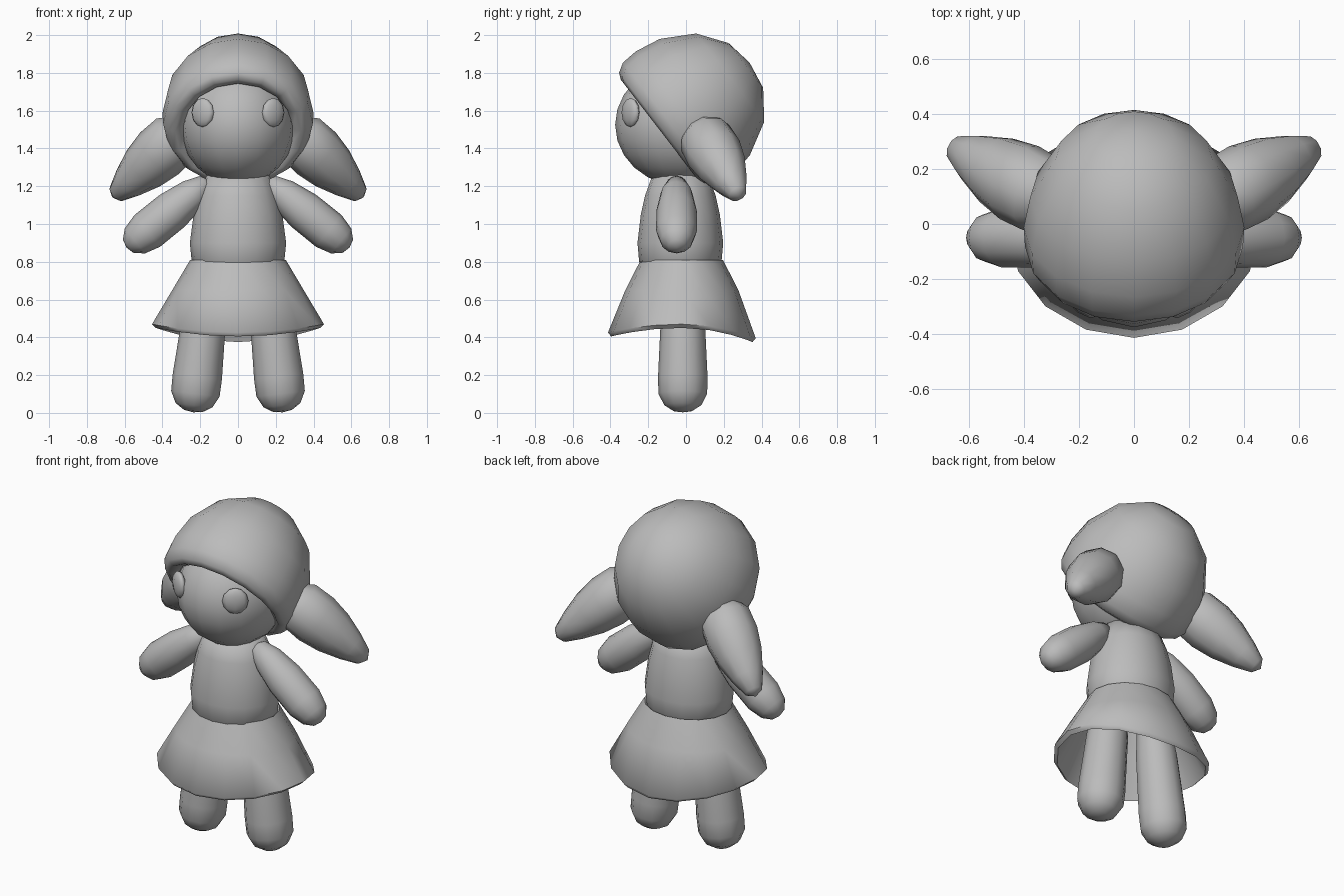
import bpy, bmesh, math
from mathutils import Vector

cube = bpy.data.objects.get("Cube")
if cube:
    bpy.data.objects.remove(cube, do_unlink=True)

GREY = (0.5, 0.5, 0.5, 1)
grey = bpy.data.materials.new("plain grey")
grey.use_nodes = True
grey.diffuse_color = GREY
grey.node_tree.nodes["Principled BSDF"].inputs["Base Color"].default_value = GREY


def finish(name, bm):
    """Turn a bmesh into a smooth shaded object."""
    bmesh.ops.recalc_face_normals(bm, faces=bm.faces)
    mesh = bpy.data.meshes.new(name)
    bm.to_mesh(mesh)
    bm.free()
    mesh.shade_smooth()
    mesh.set_sharp_from_angle(angle=math.radians(70))
    mesh.materials.append(grey)
    obj = bpy.data.objects.new(name, mesh)
    bpy.context.collection.objects.link(obj)
    return obj


def lathe(name, profile, start, axis, segments=12, sx=1.0, sy=1.0, shape=None, loop=False):
    """Sweep (distance along axis, radius) pairs around an axis from start."""
    bm = bmesh.new()
    axis, start = Vector(axis), Vector(start)
    turn = axis.to_track_quat('Z', 'Y') if axis.x or axis.y else None
    rings = []
    for dist, radius in profile:
        count = segments if radius else 1
        ring = []
        for i in range(count):
            a = math.tau * i / segments
            p = Vector((radius * sx * math.cos(a), radius * sy * math.sin(a), dist))
            if shape:
                p = shape(p, a)
            if turn:
                p.rotate(turn)
            ring.append(bm.verts.new(start + p))
        rings.append(ring)
    pairs = list(zip(rings, rings[1:]))
    if loop:
        pairs.append((rings[-1], rings[0]))
    for low, high in pairs:
        for i in range(segments):
            j = (i + 1) % segments
            corners = [low[i % len(low)], low[j % len(low)],
                       high[j % len(high)], high[i % len(high)]]
            bm.faces.new(list(dict.fromkeys(corners)))
    return finish(name, bm)


def ball(name, centre, size, segments, rings, spin=0.0):
    bm = bmesh.new()
    bmesh.ops.create_uvsphere(bm, u_segments=segments, v_segments=rings, radius=1)
    obj = finish(name, bm)
    obj.location, obj.scale = centre, size
    obj.rotation_euler.z = spin
    return obj


def limb(name, start, end, profile, **options):
    """Lathe whose profile distances are fractions of the way to the end."""
    axis = Vector(end) - Vector(start)
    scaled = [(t * axis.length, r) for t, r in profile]
    return lathe(name, scaled, start, axis, **options)


# Head and the hair cap, which opens toward the lower front
ball("head", (0, -0.03, 1.525), (0.305, 0.345, 0.32), 16, 12)
lathe("hair_cap",
      [(0.40, 0), (0.375, 0.15), (0.27, 0.295), (0.10, 0.39), (-0.04, 0.415),
       (-0.13, 0.41), (-0.18, 0.38), (-0.195, 0.345), (-0.17, 0.30), (-0.08, 0.26)],
      (0, 0.02, 1.61), (0, 0.79, 0.61), segments=16, sx=0.965)

# Torso
lathe("torso",
      [(1.27, 0), (1.26, 0.165), (1.15, 0.21), (1.05, 0.235), (0.90, 0.255),
       (0.80, 0.245), (0.74, 0.20), (0.72, 0)],
      (0, -0.03, 0), (0, 0, 1), segments=16, sy=0.89)


# Skirt with a thin wall and a hem that hangs lower at front and back
def hang(p, a):
    if p.z < 0.5:
        p.z -= (0.045 if math.sin(a) < 0 else 0.075) * math.sin(a) ** 2
    return p


lathe("skirt",
      [(0.81, 0.253), (0.65, 0.348), (0.47, 0.455), (0.45, 0.435), (0.64, 0.325), (0.79, 0.23)],
      (0, -0.022, 0), (0, 0, 1), segments=16, sy=0.86, shape=hang, loop=True)

# Paired parts
for side, s in (("left", 1), ("right", -1)):
    ball(side + "_eye", (s * 0.187, -0.293, 1.59), (0.072, 0.033, 0.077), 8, 6,
         spin=s * math.radians(35))
    limb(side + "_pigtail", (s * 0.25, 0.06, 1.53), (s * 0.665, 0.285, 1.14),
         [(0, 0), (0.04, 0.08), (0.2, 0.145), (0.4, 0.15), (0.6, 0.13),
          (0.8, 0.09), (0.95, 0.05), (1, 0)], segments=10)
    limb(side + "_arm", (s * 0.15, -0.05, 1.23), (s * 0.59, -0.05, 0.875),
         [(0, 0), (0.04, 0.05), (0.2, 0.085), (0.45, 0.107), (0.75, 0.108),
          (0.9, 0.085), (0.98, 0.045), (1, 0)], segments=12)
    limb(side + "_leg", (s * 0.15, -0.017, 0.76), (s * 0.237, -0.017, 0.003),
         [(0, 0), (0.01, 0.09), (0.3, 0.115), (0.5, 0.122), (0.75, 0.131),
          (0.87, 0.129), (0.95, 0.098), (0.99, 0.05), (1, 0)], segments=12)
